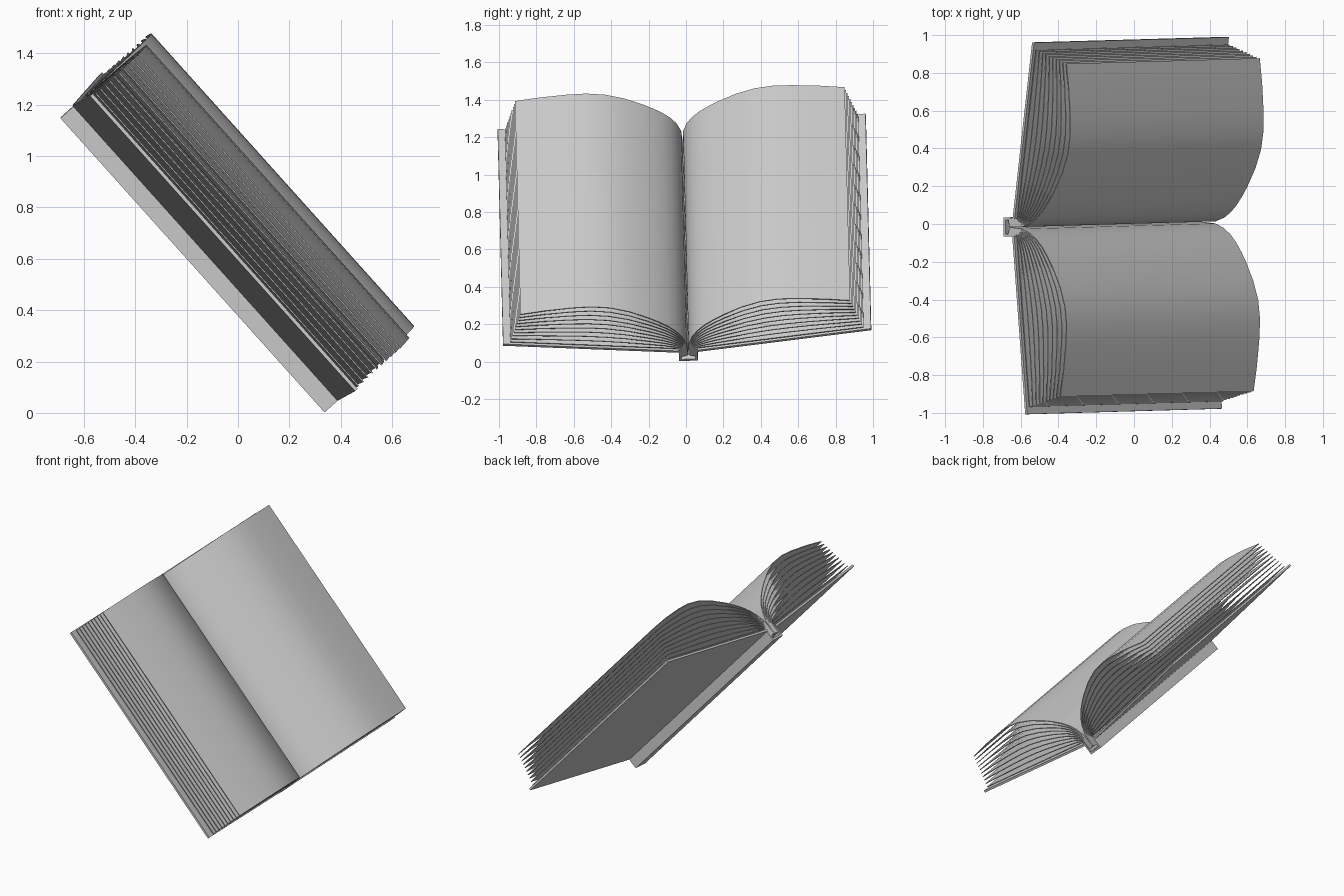
import bpy, bmesh, math
from mathutils import Vector, Matrix

if "Cube" in bpy.data.objects:
    bpy.data.objects.remove(bpy.data.objects["Cube"])

# Local frame: X across the book, Y along the spine, Z out of the open pages
u = Vector((-0.668, -0.019, 0.744)).normalized()
w = Vector((0, 1, 0)) + 0.019 * u + 0.042 * Vector((0.743, 0, 0.668))
w = (w - u * w.dot(u)).normalized()
n = w.cross(u)
frame = Matrix.Translation((0.338, 0.014, 0.004)) @ Matrix((w, u, n)).transposed().to_4x4()

grey = bpy.data.materials.new("plain grey")
grey.diffuse_color = (0.6, 0.6, 0.6, 1)
grey.use_nodes = True
grey.node_tree.nodes["Principled BSDF"].inputs["Base Color"].default_value = grey.diffuse_color


def strip(name, pts, thick, y0, y1):
    """Thicken an open profile and extrude it along the spine."""
    pts = [Vector(p) for p in pts]
    a, b = [], []
    for i, p in enumerate(pts):
        d = (pts[min(i + 1, len(pts) - 1)] - pts[max(i - 1, 0)]).normalized()
        o = Vector((-d.y, d.x)) * thick / 2
        a.append(p + o)
        b.append(p - o)
    bm = bmesh.new()
    rows = [[[bm.verts.new((q.x, y, q.y)) for q in line] for y in (y0, y1)] for line in (a, b)]
    (a0, a1), (b0, b1) = rows
    for i in range(len(pts) - 1):
        j = i + 1
        bm.faces.new((a0[i], a0[j], a1[j], a1[i]))
        bm.faces.new((b0[i], b1[i], b1[j], b0[j]))
        bm.faces.new((a0[i], b0[i], b0[j], a0[j]))
        bm.faces.new((a1[i], a1[j], b1[j], b1[i]))
    for k in (0, -1):
        bm.faces.new((a0[k], a1[k], b1[k], b0[k]))
    bmesh.ops.recalc_face_normals(bm, faces=bm.faces)
    bm.transform(frame)
    me = bpy.data.meshes.new(name)
    bm.to_mesh(me)
    bm.free()
    me.materials.append(grey)
    me.polygons.foreach_set("use_smooth", [True] * len(me.polygons))
    me.set_sharp_from_angle(angle=math.radians(30))
    ob = bpy.data.objects.new(name, me)
    bpy.context.collection.objects.link(ob)


def board_height(x):
    return 0.075 + 0.115 * (x - 0.05) / 0.935


# Spine: back plate and two side walls
strip("spine_back", [(-0.05, 0.007), (0.05, 0.007)], 0.014, 0, 1.54)

# Profile of the uppermost page
top = [(0.003, 0.04), (0.008, 0.13), (0.03, 0.19), (0.06, 0.235), (0.1, 0.277),
       (0.15, 0.316), (0.2, 0.35), (0.3, 0.405), (0.4, 0.442), (0.5, 0.457),
       (0.6, 0.455), (0.75, 0.441), (0.882, 0.421)]
SHEETS = 10

for side, s in (("left", -1), ("right", 1)):
    strip(f"spine_wall_{side}", [(s * 0.044, 0.0), (s * 0.044, 0.09)], 0.012, 0, 1.54)
    # Cover board
    strip(f"cover_{side}", [(s * x, board_height(x)) for x in (0.045, 0.985)], 0.014, 0, 1.545)
    # Fan of page sheets, from flat on the cover to the arched top page
    for k in range(SHEETS):
        t = k / (SHEETS - 1)
        prof = []
        for i, (x, z) in enumerate(top):
            dx = 0.034 + x * (0.945 - 0.034) / 0.882
            dz = 0.03 if i == 0 else board_height(dx) + 0.02
            prof.append((s * (dx + (x - dx) * t), dz + (z - dz) * t))
        strip(f"page_{side}_{k + 1}", prof, 0.005, 0.005, 1.537)
